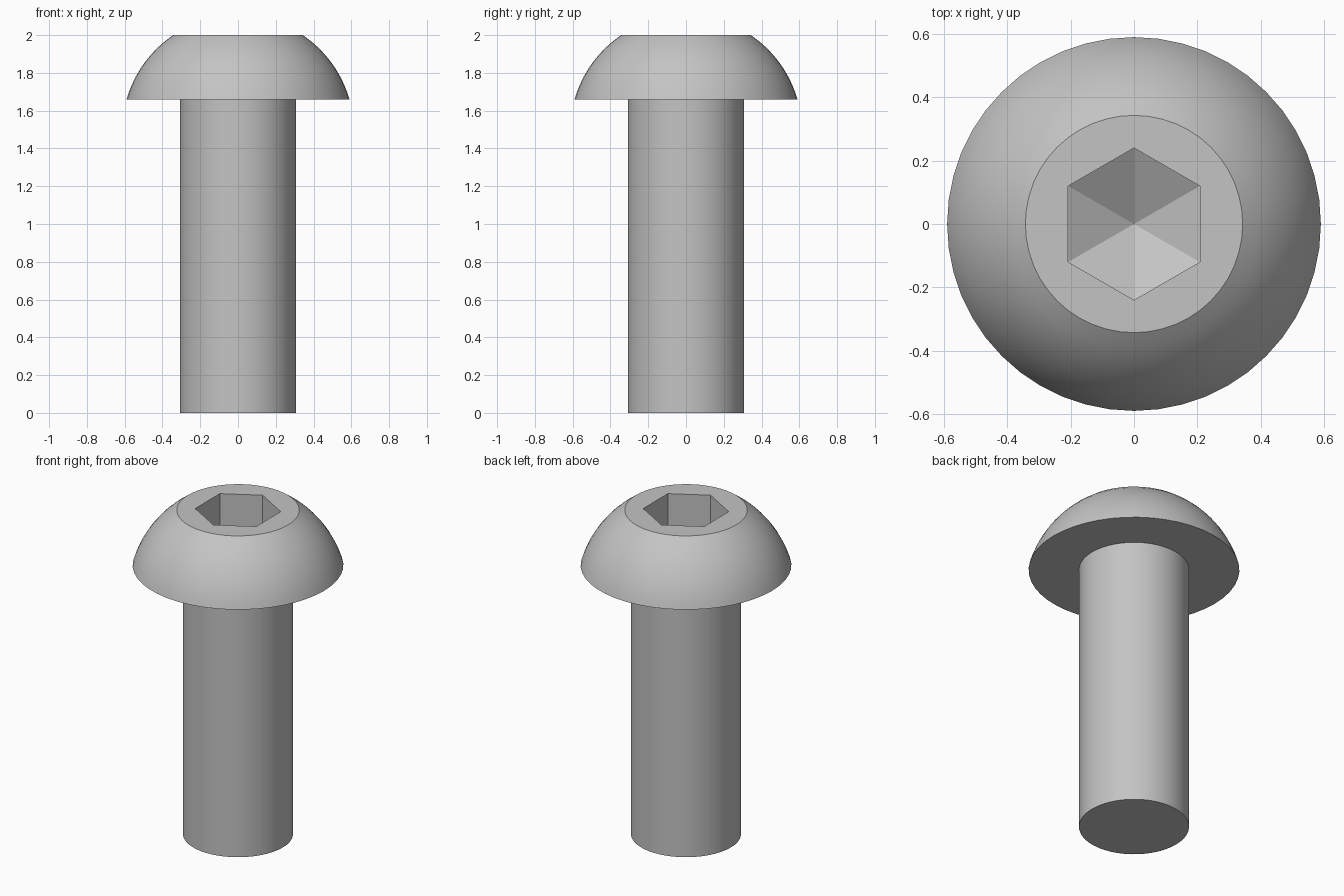
import bpy, bmesh
from math import sin, cos, pi, sqrt, radians

cube = bpy.data.objects.get("Cube")
if cube:
    bpy.data.objects.remove(cube, do_unlink=True)

SIDES = 48
SHANK_R, HEAD_R, TOP_R = 0.308, 0.59, 0.343
HEAD_Z, TOP_Z = 1.66, 2.0
SOCKET_R, SOCKET_DEPTH, CONE_DEPTH = 0.24, 0.21, 0.13

steel = bpy.data.materials.new("grey steel")
steel.use_nodes = True
colour = (0.55, 0.55, 0.55, 1)
steel.diffuse_color = colour
steel.node_tree.nodes["Principled BSDF"].inputs["Base Color"].default_value = colour


def ring(bm, radius, z, count, start=0.0):
    """Closed loop of vertices around the axis."""
    return [bm.verts.new((radius * cos(start + 2 * pi * i / count),
                          radius * sin(start + 2 * pi * i / count), z))
            for i in range(count)]


def skin(bm, low, high):
    """Quads between two matching loops."""
    n = len(low)
    for i in range(n):
        j = (i + 1) % n
        bm.faces.new((low[i], low[j], high[j], high[i]))


def finish(bm, name):
    mesh = bpy.data.meshes.new(name)
    bm.to_mesh(mesh)
    bm.free()
    mesh.materials.append(steel)
    obj = bpy.data.objects.new(name, mesh)
    bpy.context.collection.objects.link(obj)
    bpy.ops.object.select_all(action='DESELECT')
    obj.select_set(True)
    bpy.context.view_layer.objects.active = obj
    bpy.ops.object.shade_smooth_by_angle(angle=radians(20))


# Shank: plain cylinder, open where it meets the head
bm = bmesh.new()
foot = ring(bm, SHANK_R, 0, SIDES)
skin(bm, foot, ring(bm, SHANK_R, HEAD_Z, SIDES))
bm.faces.new(foot[::-1])
finish(bm, "shank")

# Head: flat underside, then a slice of a sphere centred on the axis
bm = bmesh.new()
centre = (TOP_R**2 + TOP_Z**2 - HEAD_R**2 - HEAD_Z**2) / (2 * (TOP_Z - HEAD_Z))
ball = sqrt(HEAD_R**2 + (HEAD_Z - centre)**2)
STEPS = 10
last = ring(bm, SHANK_R, HEAD_Z, SIDES)
for k in range(STEPS + 1):
    z = HEAD_Z + (TOP_Z - HEAD_Z) * k / STEPS
    loop = ring(bm, sqrt(ball**2 - (z - centre)**2), z, SIDES)
    skin(bm, last, loop)
    last = loop

# Hexagonal socket with a conical floor
floor_z = TOP_Z - SOCKET_DEPTH
rim = ring(bm, SOCKET_R, TOP_Z, 6, pi / 6)
floor = ring(bm, SOCKET_R, floor_z, 6, pi / 6)
skin(bm, rim, floor)
tip = bm.verts.new((0, 0, floor_z - CONE_DEPTH))
for i in range(6):
    bm.faces.new((floor[i], floor[(i + 1) % 6], tip))

# Flat top between the dome edge and the socket rim
per = SIDES // 6
for i in range(6):
    a = SIDES // 12 + i * per
    arc = [last[(a + k) % SIDES] for k in range(per + 1)]
    bm.faces.new(arc + [rim[(i + 1) % 6], rim[i]])
finish(bm, "button_head")
